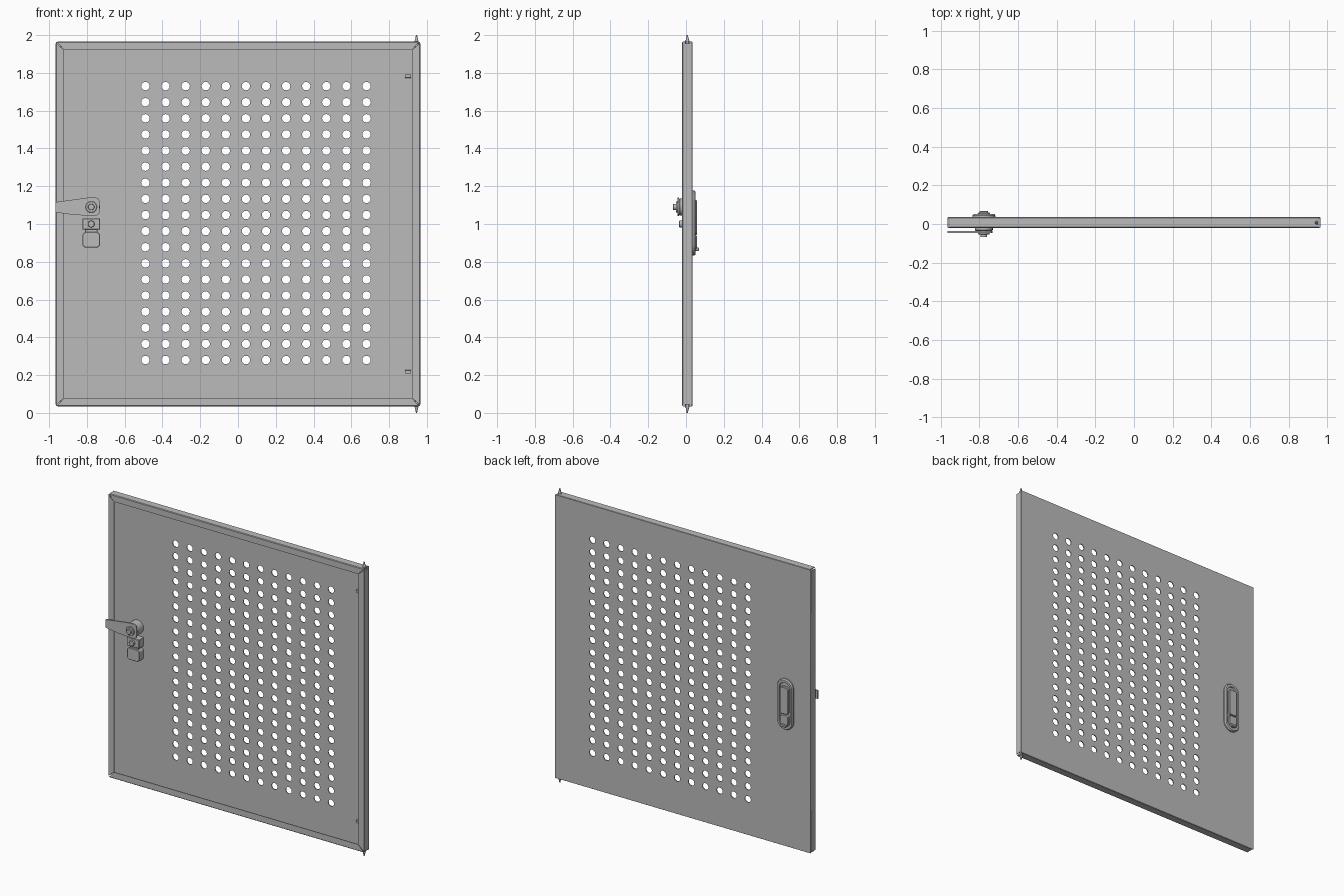
import bpy, bmesh, math
from mathutils import Matrix, Vector

if "Cube" in bpy.data.objects:
    bpy.data.objects.remove(bpy.data.objects["Cube"])

grey = bpy.data.materials.new("grey_metal")
grey.diffuse_color = (0.5, 0.5, 0.5, 1)
grey.use_nodes = True
grey.node_tree.nodes["Principled BSDF"].inputs["Base Color"].default_value = grey.diffuse_color
HALF = 0.965          # half the door size
MID = 1.0             # door centre height
FRONT, BACK = -0.020, 0.035
SHEET = 0.006
LX = -0.777           # lock axis


def finish(name, mesh, smooth=True):
    ob = bpy.data.objects.new(name, mesh)
    bpy.context.collection.objects.link(ob)
    mesh.materials.clear()
    mesh.materials.append(grey)
    bpy.ops.object.select_all(action='DESELECT')
    ob.select_set(True)
    bpy.context.view_layer.objects.active = ob
    if smooth:
        bpy.ops.object.shade_smooth_by_angle(angle=math.radians(35))
    return ob


def rounded(cx, cz, w, h, r, n=7):
    """Rounded rectangle outline in x, z."""
    pts = []
    for i, (sx, sz) in enumerate(((1, 1), (-1, 1), (-1, -1), (1, -1))):
        for k in range(n):
            a = math.pi / 2 * (i + k / (n - 1))
            pts.append((cx + sx * (w / 2 - r) + r * math.cos(a),
                        cz + sz * (h / 2 - r) + r * math.sin(a)))
    return pts


def loft(name, layers):
    """Join outlines at successive y depths and cap both ends."""
    bm = bmesh.new()
    rings = [[bm.verts.new((x, y, z)) for x, z in pts] for pts, y in layers]
    n = len(rings[0])
    for a, b in zip(rings, rings[1:]):
        for i in range(n):
            j = (i + 1) % n
            bm.faces.new((a[i], a[j], b[j], b[i]))
    bm.faces.new(rings[0])
    bm.faces.new(rings[-1])
    bmesh.ops.remove_doubles(bm, verts=bm.verts, dist=1e-5)
    bmesh.ops.recalc_face_normals(bm, faces=bm.faces)
    me = bpy.data.meshes.new(name)
    bm.to_mesh(me)
    bm.free()
    return finish(name, me)


def block(name, cx, cz, w, h, r, y0, y1, edge=0.003):
    """Rounded block from y0 to y1 with a chamfer at the y1 end."""
    s = 1 if y1 > y0 else -1
    big = rounded(cx, cz, w, h, r)
    small = rounded(cx, cz, w - 2 * edge, h - 2 * edge, max(r - edge, 0.001))
    return loft(name, [(big, y0), (big, y1 - s * edge), (small, y1)])


def disc(name, cx, cz, r, y0, y1, edge=0.002):
    return block(name, cx, cz, 2 * r, 2 * r, r - 1e-4, y0, y1, edge)


# Perforated panel: a filled outline with a grid of round holes
curve = bpy.data.curves.new("panel_outline", 'CURVE')
curve.dimensions = '2D'
curve.fill_mode = 'BOTH'
curve.extrude = SHEET / 2


def add_loop(pts):
    sp = curve.splines.new('POLY')
    sp.points.add(len(pts) - 1)
    for p, (x, z) in zip(sp.points, pts):
        p.co = (x, z, 0, 1)
    sp.use_cyclic_u = True


e = HALF - 0.002
add_loop([(-e, MID - e), (e, MID - e), (e, MID + e), (-e, MID + e)])
for c in range(12):
    for r in range(18):
        cx, cz = -0.49 + c * 0.1064, 0.28 + r * 0.0853
        add_loop([(cx + 0.0225 * math.cos(k * math.pi / 6),
                   cz + 0.0225 * math.sin(k * math.pi / 6)) for k in range(12)])
tmp = bpy.data.objects.new("panel_outline", curve)
bpy.context.collection.objects.link(tmp)
bpy.context.view_layer.update()
mesh = bpy.data.meshes.new_from_object(tmp.evaluated_get(bpy.context.evaluated_depsgraph_get()))
bpy.data.objects.remove(tmp)
mesh.transform(Matrix.Translation((0, BACK - SHEET / 2, 0)) @ Matrix.Rotation(math.pi / 2, 4, 'X'))
finish("perforated_panel", mesh, smooth=False)

# Folded edges: wall plus front lip with mitred ends, one per side
T = 0.005
profile = [(0.003, BACK), (0, BACK - 0.003), (0, FRONT + 0.004), (0.004, FRONT),
           (0.045, FRONT), (0.045, FRONT + T), (T, FRONT + T), (T, BACK)]
for k, side in enumerate(("top", "left", "bottom", "right")):
    bm = bmesh.new()
    ends = []
    for s in (-1, 1):
        ends.append([bm.verts.new((s * (HALF - max(d, 0.008) - 0.001), y, HALF - d))
                     for d, y in profile])
    n = len(profile)
    for i in range(n):
        j = (i + 1) % n
        bm.faces.new((ends[0][i], ends[0][j], ends[1][j], ends[1][i]))
    bm.faces.new(ends[0])
    bm.faces.new(ends[1])
    bmesh.ops.recalc_face_normals(bm, faces=bm.faces)
    bm.transform(Matrix.Translation((0, 0, MID)) @ Matrix.Rotation(-k * math.pi / 2, 4, 'Y'))
    me = bpy.data.meshes.new(side + "_folded_edge")
    bm.to_mesh(me)
    bm.free()
    finish(side + "_folded_edge", me)

# Hinge pins with tapered tips, and the small rod tabs
for s, label in ((1, "upper"), (-1, "lower")):
    bm = bmesh.new()
    for r1, r2, z0, z1 in ((0.011, 0.011, 0.90, 0.972), (0.009, 0.003, 0.972, 1.0)):
        bmesh.ops.create_cone(bm, cap_ends=True, segments=16, radius1=r1, radius2=r2, depth=z1 - z0,
                              matrix=Matrix.Translation((0.945, 0.007, (z0 + z1) / 2)))
    if s < 0:
        bm.transform(Matrix.Rotation(math.pi, 4, 'X') @ Matrix.Translation((0, -0.014, 0)))
    bm.transform(Matrix.Translation((0, 0, MID)))
    me = bpy.data.meshes.new(label + "_hinge_pin")
    bm.to_mesh(me)
    bm.free()
    finish(label + "_hinge_pin", me)
    block(label + "_rod_tab", 0.90, MID + s * 0.783, 0.032, 0.018, 0.002, BACK - SHEET, 0.005, 0.001)

# Outside handle: dished surround, paddle, lower button and finger lip
loft("handle_surround", [
    (rounded(LX, 1.005, 0.12, 0.345, 0.0595), BACK - 0.002),
    (rounded(LX, 1.005, 0.12, 0.345, 0.0595), 0.043),
    (rounded(LX, 1.005, 0.108, 0.333, 0.0535), 0.051),
    (rounded(LX, 1.005, 0.084, 0.300, 0.0415), 0.051),
    (rounded(LX, 1.005, 0.078, 0.294, 0.0385), 0.043)])
block("handle_paddle", LX, 1.035, 0.064, 0.185, 0.018, 0.042, 0.059, 0.004)
block("handle_button", LX, 0.902, 0.064, 0.074, 0.018, 0.042, 0.059, 0.004)
block("finger_lip", LX, 0.867, 0.044, 0.018, 0.008, 0.050, 0.068, 0.003)

# Inside latch: boss, cam arm, washer and shaft
disc("latch_boss", LX, 1.09, 0.046, BACK - SHEET, -0.036, 0.004)
arm = [(-0.966, 1.062), (-0.87, 1.048), (-0.755, 1.043), (-0.738, 1.050), (-0.732, 1.066),
       (-0.732, 1.118), (-0.738, 1.134), (-0.755, 1.141), (-0.80, 1.139), (-0.966, 1.116)]
loft("cam_arm", [(arm, -0.036), (arm, -0.046)])
disc("latch_washer", LX, 1.09, 0.030, -0.046, -0.054)
disc("latch_shaft", LX, 1.09, 0.017, -0.054, -0.068)

# Fixing bracket with screw, and the rounded lower housing
block("fixing_bracket", LX, 1.0, 0.094, 0.06, 0.004, BACK - SHEET, -0.022)
disc("bracket_screw", LX, 1.0, 0.018, -0.022, -0.036)
block("housing_neck", LX, 0.96, 0.065, 0.04, 0.004, BACK - SHEET, -0.010)
block("lower_housing", LX, 0.916, 0.094, 0.082, 0.02, BACK - SHEET, -0.018)
